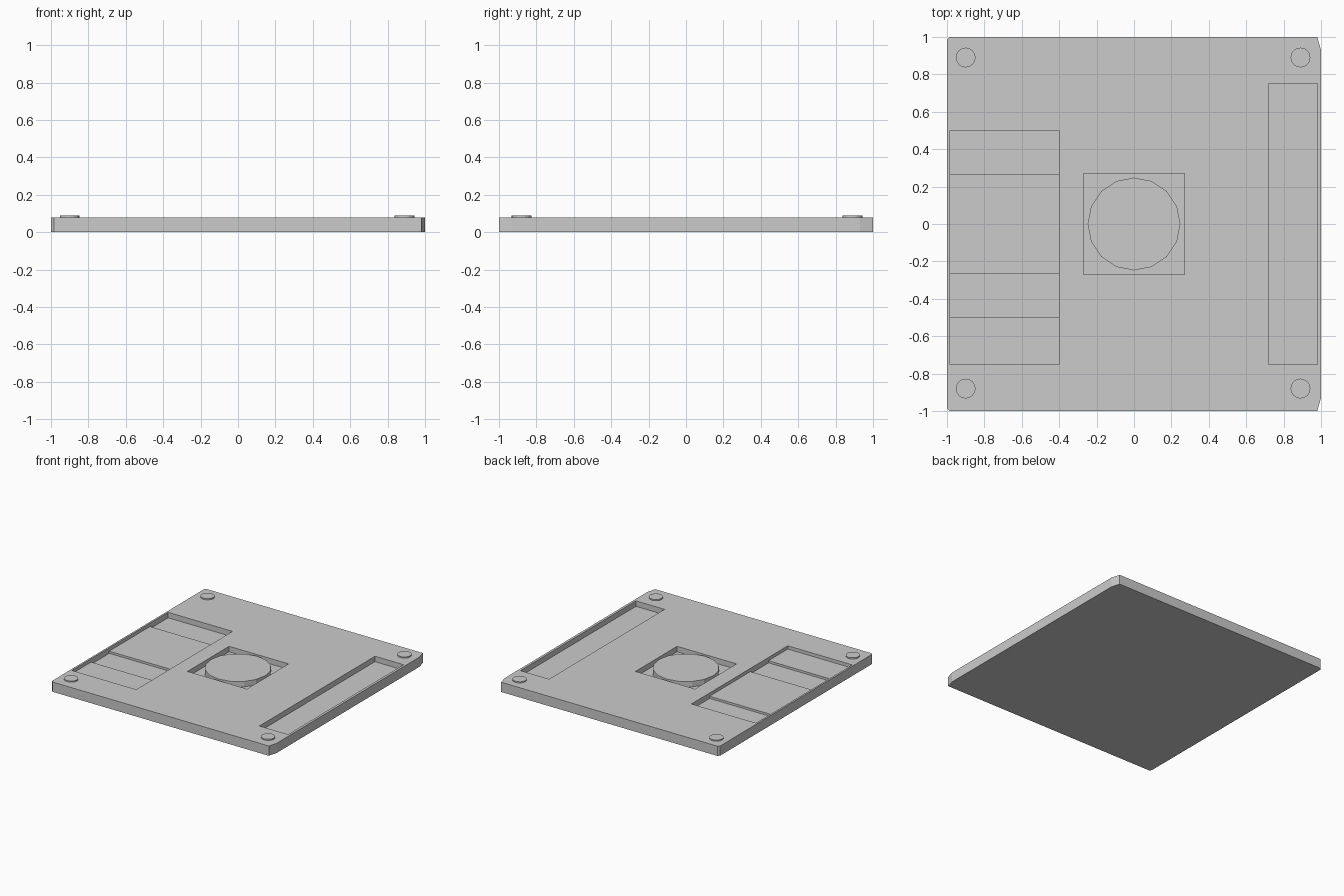
import bpy, bmesh, math

if "Cube" in bpy.data.objects:
    bpy.data.objects.remove(bpy.data.objects["Cube"])

TOP, FLOOR = 0.08, 0.035


def box(name, x0, x1, y0, y1, z0, z1):
    bm = bmesh.new()
    bmesh.ops.create_cube(bm, size=1)
    for v in bm.verts:
        v.co.x = x1 if v.co.x > 0 else x0
        v.co.y = y1 if v.co.y > 0 else y0
        v.co.z = z1 if v.co.z > 0 else z0
    return finish(name, bm)


def disc(name, x, y, r, z0, z1, sides=16):
    bm = bmesh.new()
    bmesh.ops.create_cone(bm, cap_ends=True, segments=sides,
                          radius1=r, radius2=r, depth=z1 - z0)
    bmesh.ops.translate(bm, verts=bm.verts, vec=(x, y, (z0 + z1) / 2))
    return finish(name, bm)


def finish(name, bm):
    bmesh.ops.recalc_face_normals(bm, faces=bm.faces)
    mesh = bpy.data.meshes.new(name)
    bm.to_mesh(mesh)
    bm.free()
    ob = bpy.data.objects.new(name, mesh)
    bpy.context.collection.objects.link(ob)
    return ob


# Base plate with clipped corners
half = [(-1, 0.985), (-0.985, 1), (0.98, 1), (1, 0.93)]
outline = half + [(x, -y) for x, y in reversed(half)]
bm = bmesh.new()
face = bm.faces.new([bm.verts.new((x, y, 0)) for x, y in outline])
ext = bmesh.ops.extrude_face_region(bm, geom=[face], use_keep_orig=True)
verts = [g for g in ext["geom"] if isinstance(g, bmesh.types.BMVert)]
bmesh.ops.translate(bm, verts=verts, vec=(0, 0, TOP))
plate = finish("base_plate", bm)

# Recessed pockets: left bay, right tray, centre well
pockets = [(-0.985, -0.40, -0.75, 0.50),
           (0.72, 0.98, -0.75, 0.75),
           (-0.27, 0.27, -0.27, 0.27)]
for p in pockets:
    cutter = box("pocket_cutter", *p, FLOOR, 0.2)
    cutter.hide_render = True
    mod = plate.modifiers.new("pocket", 'BOOLEAN')
    mod.operation, mod.solver, mod.object = 'DIFFERENCE', 'EXACT', cutter
    bpy.context.view_layer.objects.active = plate
    bpy.ops.object.modifier_apply(modifier=mod.name)
    bpy.data.objects.remove(cutter)

# Raised steps inside the left bay
box("bay_middle_step", -0.985, -0.40, -0.265, 0.265, FLOOR, 0.053)
box("bay_front_step", -0.985, -0.40, -0.75, -0.50, FLOOR, 0.053)

# Round pad in the centre well
disc("centre_pad", 0, 0, 0.248, FLOOR, TOP)

# Corner studs
for x in (-0.9, 0.89):
    for y in (-0.88, 0.89):
        disc("corner_stud", x, y, 0.053, TOP - 0.01, 0.09)
